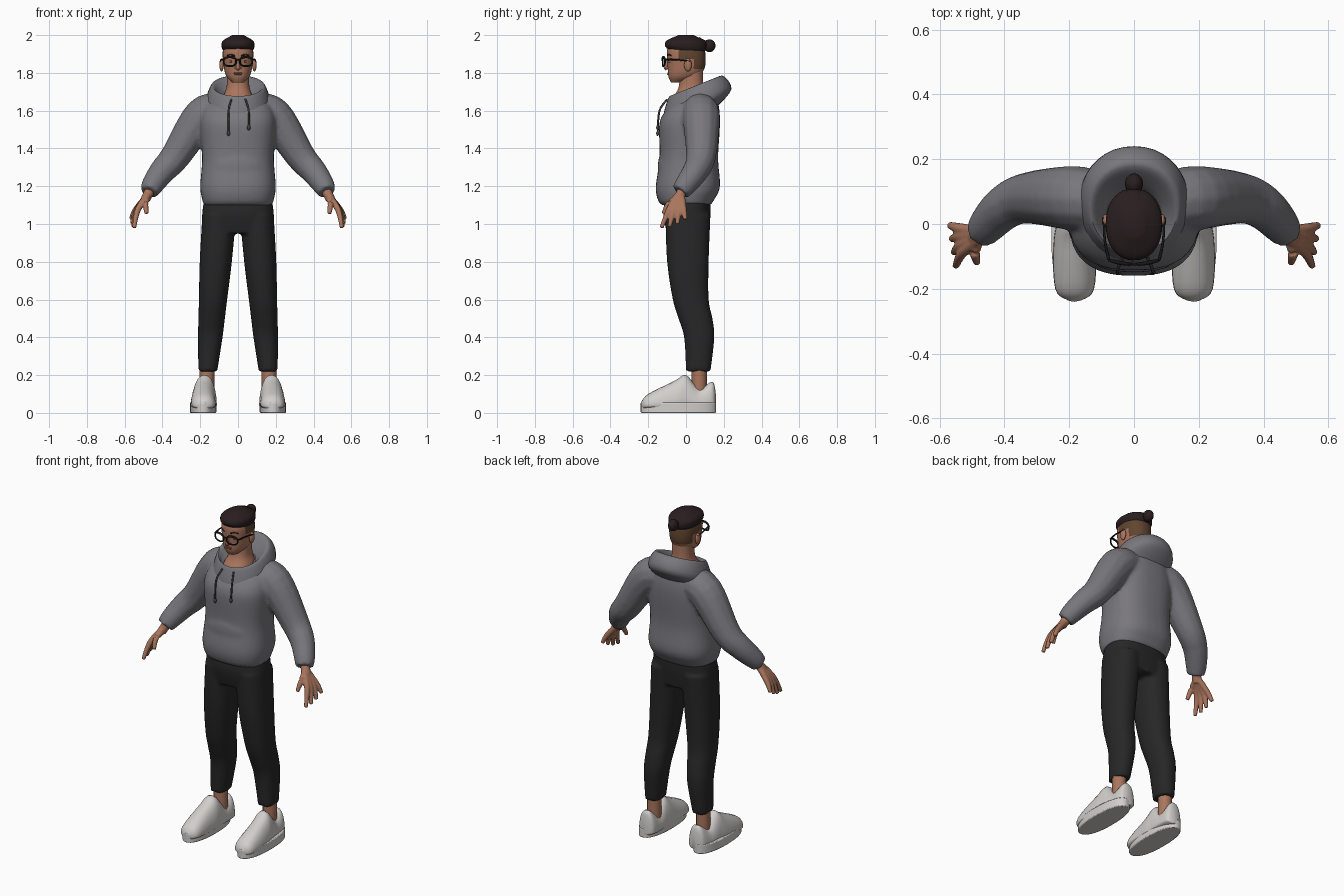
import bpy, bmesh, math
from mathutils import Vector, Matrix

cube = bpy.data.objects.get("Cube")
if cube:
    bpy.data.objects.remove(cube, do_unlink=True)


def material(name, *rgb):
    made = bpy.data.materials.new(name)
    made.use_nodes = True
    made.diffuse_color = (*rgb, 1)
    made.node_tree.nodes["Principled BSDF"].inputs["Base Color"].default_value = (*rgb, 1)
    return made


SKIN = material("skin", .4, .18, .11)
HAIR = material("dark hair", .022, .013, .014)
FADE = material("short hair", .12, .06, .03)
FLEECE = material("grey fleece", .19, .185, .205)
CORD = material("cord grey", .06, .06, .065)
CLOTH = material("black cloth", .02, .02, .02)
SHOE = material("shoe white", .64, .62, .6)
FRAME = material("frame black", .008, .008, .008)
LIPS = material("lip red", .28, .1, .07)
WHITE = material("eye white", .5, .46, .43)


def bend(value, power):
    return math.copysign(abs(value) ** power, value)


def circle(count):
    """Cosine and sine pairs around a full turn."""
    return [(math.cos(math.tau * i / count), math.sin(math.tau * i / count)) for i in range(count)]


def flow(rows, steps=5):
    """Smoothly interpolate a few rows of numbers into many."""
    rows = [Vector(row) for row in rows]
    result = []
    for i in range(len(rows) - 1):
        a, b = rows[i], rows[i + 1]
        slope_a = (b - rows[max(i - 1, 0)]) / 2
        slope_b = (rows[min(i + 2, len(rows) - 1)] - a) / 2
        for step in range(steps):
            t = step / steps
            ease = t * t * (3 - 2 * t)
            result.append(a.lerp(b, ease) + slope_a * t * (1 - t) ** 2 - slope_b * t * t * (1 - t))
    return result + [rows[-1]]


def bridge(bm, rings, closed=False):
    """Join point rings with faces, capping the ends of open shapes."""
    loops = [[bm.verts.new(point) for point in ring] for ring in rings]
    pairs = list(zip(loops, loops[1:] + loops[:1]))
    for a, b in pairs if closed else pairs[:-1]:
        for i in range(len(a)):
            bm.faces.new((a[i - 1], a[i], b[i], b[i - 1]))
    if not closed:
        bm.faces.new(loops[0])
        bm.faces.new(loops[-1])


def stack(bm, rows, center=lambda z: 0, tilt=lambda z: 0, roundness=.87):
    """Loft rounded outlines given as height, half width, front and back."""
    rings = []
    for z, width, front, back in rows:
        depth, ring = (back - front) / 2, []
        for c, s in circle(36):
            y = depth * bend(s, roundness)
            ring.append((center(z) + width * bend(c, roundness), front + depth + y, z + tilt(z) * y))
        rings.append(ring)
    bridge(bm, rings)


def tube(bm, path, side=1, closed=False):
    """Round tube through rows of x, y, z and radius."""
    points = [Vector((side * row[0], row[1], row[2])) for row in path]
    rings, last = [], len(points) - 1
    for i, point in enumerate(points):
        before = points[i - 1] if i or closed else point
        after = points[0] if i == last and closed else points[min(i + 1, last)]
        along = (after - before).normalized()
        helper = Vector((0, 1, 0)) if abs(along.y) < .8 else Vector((0, 0, 1))
        across = along.cross(helper).normalized()
        up = along.cross(across)
        rings.append([point + path[i][3] * (across * c + up * s) for c, s in circle(12)])
    bridge(bm, rings, closed)


def ball(bm, center, radii, side=1):
    place = Matrix.Translation((center[0] * side, *center[1:]))
    bmesh.ops.create_uvsphere(bm, u_segments=20, v_segments=12, radius=1,
                              matrix=place @ Matrix.Diagonal((*radii, 1)))


def finish(bm, name, *materials, voxel=0, rule=None):
    """Turn the mesh into an object, blending its shells when a voxel size is given."""
    bmesh.ops.recalc_face_normals(bm, faces=bm.faces)
    for face in bm.faces:
        face.smooth = True
        if rule:
            face.material_index = rule(face.calc_center_median())
    mesh = bpy.data.meshes.new(name)
    bm.to_mesh(mesh)
    bm.free()
    mesh.set_sharp_from_angle(angle=math.radians(50))
    part = bpy.data.objects.new(name, mesh)
    bpy.context.collection.objects.link(part)
    for item in materials:
        mesh.materials.append(item)
    if voxel:
        blend = part.modifiers.new("Blend", 'REMESH')
        blend.mode, blend.voxel_size, blend.use_smooth_shade = 'VOXEL', voxel, True
        relax = part.modifiers.new("Relax", 'SMOOTH')
        relax.factor, relax.iterations = .5, 4
    return part


SIDES = {"left": 1, "right": -1}

# Hoodie body, front pocket and sleeves blended together
bm = bmesh.new()
stack(bm, flow([(1.1, .18, -.13, .13), (1.13, .19, -.15, .15), (1.2, .2, -.16, .18), (1.35, .19, -.14, .17),
                (1.55, .2, -.14, .18), (1.65, .16, -.09, .16), (1.68, .1, -.04, .14)]),
      tilt=lambda z: max(0, z - 1.5) * 1.5, roundness=.8)
ball(bm, (0, -.11, 1.3), (.13, .04, .09))
for side in SIDES.values():
    tube(bm, flow([(.09, .07, 1.6, .09), (.19, .08, 1.57, .1), (.33, .08, 1.36, .08), (.4, .05, 1.28, .07),
                   (.45, 0, 1.21, .06), (.47, -.03, 1.17, .05)]), side)
finish(bm, "hoodie", FLEECE, voxel=.011)

# Hood lying open on the shoulders
bm = bmesh.new()
stack(bm, flow([(1.56, .14, -.09, .15), (1.64, .17, -.12, .24), (1.73, .14, -.09, .19), (1.69, .1, -.08, .13),
                (1.65, .07, -.05, .1)]), tilt=lambda z: .4, roundness=.95)
finish(bm, "hood", FLEECE)

# Drawstrings with knotted ends
bm = bmesh.new()
for x, end in ((-.05, 1.48), (.057, 1.51)):
    tube(bm, flow([(x * .7, -.1, 1.66, .005), (x, -.14, 1.6, .005), (x, -.15, end, .005)]))
    ball(bm, (x, -.15, end), (.009, .008, .014))
finish(bm, "drawstrings", CORD)

# Trousers
bm = bmesh.new()
stack(bm, flow([(1.13, .18, -.11, .13), (1.05, .19, -.12, .13), (.95, .19, -.1, .12)]), roundness=.8)
for side in SIDES.values():
    stack(bm, flow([(1.05, .09, -.11, .13), (.8, .085, -.1, .12), (.6, .075, -.07, .12), (.5, .07, -.04, .14),
                    (.4, .065, -.01, .15), (.22, .05, 0, .13)]), center=lambda z: side * (.176 - .073 * z))
finish(bm, "trousers", CLOTH, voxel=.01)

for label, side in SIDES.items():
    # Ankle
    bm = bmesh.new()
    tube(bm, [(.165, .07, .08, .04), (.165, .07, .25, .04)], side)
    finish(bm, label + "_ankle", SKIN)

    # Sole with softened edges
    bm = bmesh.new()
    stack(bm, [(z, .07, -.24, .16) for z in (0, .055)], center=lambda z: side * .185)
    sole = finish(bm, label + "_sole", SHOE)
    soften = sole.modifiers.new("Soften", 'BEVEL')
    soften.width, soften.segments = .005, 2

    # Shoe upper, lofted from toe to heel by half width and height
    bm = bmesh.new()
    rings = []
    for y, width, height in flow([(-.236, .02, .06), (-.2, .06, .1), (-.06, .068, .17), (0, .063, .2),
                                  (.07, .06, .13), (.14, .05, .165), (.158, .02, .1)]):
        middle = .183 - .06 * max(0, y + .1)
        rings.append([(side * (middle + width * bend(c, .85)), y, .04 + s * (height - .04 if s > 0 else .02))
                      for c, s in circle(24)])
    bridge(bm, rings)
    finish(bm, label + "_shoe_upper", SHOE)

    # Hand: wrist, four spread fingers and a thumb
    bm = bmesh.new()
    tube(bm, [(.455, -.01, 1.2, .028), (.49, -.04, 1.13, .026)], side)
    for i in range(4):
        across = .026 * i - .09
        tube(bm, flow([(.48, across * .3 - .02, 1.15, .018), (.53 + .004 * i, across, 1.075, .016),
                       (.55 + .006 * i, .042 * i - .13, .98 + .005 * i * i, .011)]), side)
    tube(bm, flow([(.48, -.04, 1.14, .018), (.49, -.09, 1.11, .016), (.484, -.12, 1.055, .011)]), side)
    finish(bm, label + "_hand", SKIN, voxel=.005)

# Neck
bm = bmesh.new()
stack(bm, flow([(1.61, .09, -.09, .1), (1.67, .08, -.08, .1), (1.73, .06, -.04, .09), (1.84, .06, -.03, .09)]),
      tilt=lambda z: .15)
finish(bm, "neck", SKIN)

# Head, with clipped hair on the sides and back
bm = bmesh.new()
stack(bm, flow([(1.75, .03, -.08, -.02), (1.78, .06, -.093, .06), (1.83, .075, -.097, .1), (1.92, .08, -.1, .1),
                (1.98, .05, -.07, .07)], steps=8))
finish(bm, "head", SKIN, FADE,
       rule=lambda at: int(at.z > 1.87 and at.y > -.04 or at.z > 1.825 and at.y > .035))

# Nose and ears
bm = bmesh.new()
tube(bm, flow([(0, -.09, 1.88, .009), (0, -.1, 1.855, .009), (0, -.106, 1.83, .012), (0, -.1, 1.82, .01)]))
for side in SIDES.values():
    ball(bm, (.009, -.099, 1.826), (.009, .009, .007), side)
    ball(bm, (.087, .01, 1.842), (.012, .02, .034), side)
finish(bm, "nose_and_ears", SKIN)

# Lips, eyes and brows
bm = bmesh.new()
for height, width in ((1.799, .024), (1.792, .02)):
    ball(bm, (0, -.092, height), (width, .008, .004))
finish(bm, "lips", LIPS)
for name, color, y, radii in (("eyes", WHITE, -.086, (.013, .006, .006)), ("irises", HAIR, -.09, (.005, .004, .005))):
    bm = bmesh.new()
    for side in SIDES.values():
        ball(bm, (.036, y, 1.86), radii, side)
    finish(bm, name, color)
bm = bmesh.new()
for side in SIDES.values():
    tube(bm, flow([(.016, -.098, 1.89, .004), (.038, -.092, 1.896, .005), (.058, -.076, 1.892, .003)]), side)
finish(bm, "eyebrows", HAIR)

# Glasses: rims, temples and bridge
bm = bmesh.new()
for side in SIDES.values():
    rim = []
    for c, s in circle(24):
        x = .043 + .033 * bend(c, .8)
        rim.append((x, 2.2 * x * x - .124, 1.86 + .024 * bend(s, .8), .0045 + .0015 * max(0, s)))
    tube(bm, rim, side, closed=True)
    tube(bm, flow([(.078, -.11, 1.87, .005), (.09, -.05, 1.87, .004), (.093, .02, 1.862, .004)]), side)
tube(bm, flow([(-.012, -.122, 1.866, .004), (0, -.124, 1.869, .004), (.012, -.122, 1.866, .004)]))
finish(bm, "glasses", FRAME)

# Long hair on top, tied in a bun
bm = bmesh.new()
stack(bm, flow([(1.92, .08, -.1, .1), (1.94, .087, -.112, .11), (1.97, .08, -.1, .1), (2, .03, -.04, .04)]),
      tilt=lambda z: z - 2, roundness=.92)
finish(bm, "top_hair", HAIR)
bm = bmesh.new()
ball(bm, (0, .124, 1.944), (.028, .032, .034))
tube(bm, flow([(0, .07, 1.945, .045), (0, .095, 1.945, .03), (0, .115, 1.945, .022)]))
finish(bm, "hair_bun", HAIR)
